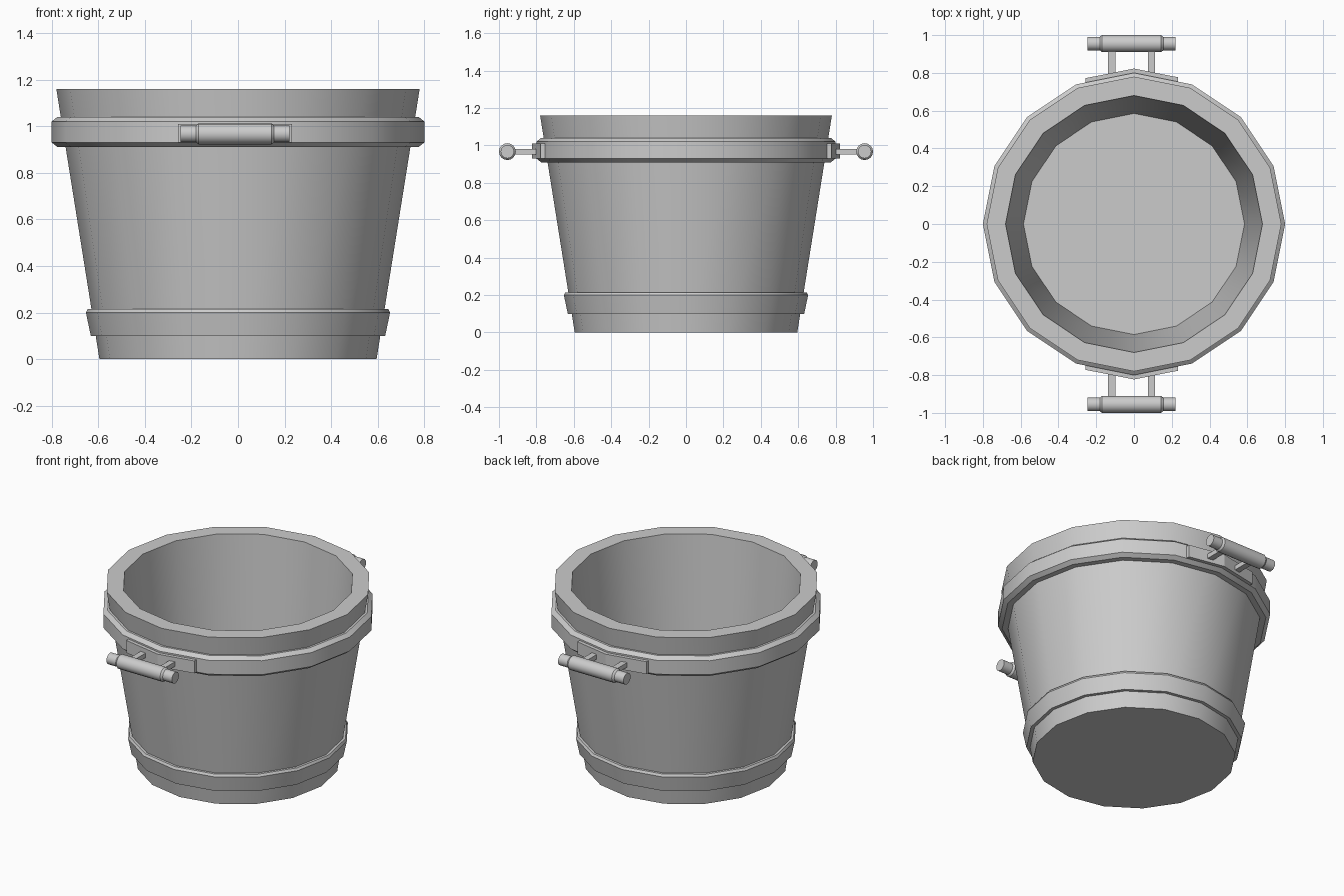
import bpy, bmesh, math
from mathutils import Matrix, Vector

cube = bpy.data.objects.get("Cube")
if cube:
    bpy.data.objects.remove(cube, do_unlink=True)

grey = bpy.data.materials.new("plain grey")
grey.use_nodes = True
colour = (0.6, 0.6, 0.6, 1)
grey.diffuse_color = colour
grey.node_tree.nodes["Principled BSDF"].inputs["Base Color"].default_value = colour


def finish(name, bm, smooth=True):
    bmesh.ops.recalc_face_normals(bm, faces=bm.faces)
    mesh = bpy.data.meshes.new(name)
    bm.to_mesh(mesh)
    bm.free()
    obj = bpy.data.objects.new(name, mesh)
    bpy.context.collection.objects.link(obj)
    mesh.materials.append(grey)
    if smooth:
        bpy.ops.object.select_all(action='DESELECT')
        obj.select_set(True)
        bpy.context.view_layer.objects.active = obj
        bpy.ops.object.shade_smooth_by_angle(angle=math.radians(30))
    return obj


def lathe(name, profile, sides=16, closed=False, matrix=None):
    """Turn (radius, height) points about z; open profiles get end caps."""
    bm = bmesh.new()
    rings = []
    for r, z in profile:
        rings.append([bm.verts.new((r * math.cos(math.tau * i / sides),
                                    r * math.sin(math.tau * i / sides), z))
                      for i in range(sides)])
    pairs = list(zip(rings, rings[1:]))
    if closed:
        pairs.append((rings[-1], rings[0]))
    else:
        bm.faces.new(rings[0])
        bm.faces.new(rings[-1])
    for a, b in pairs:
        for i in range(sides):
            j = (i + 1) % sides
            bm.faces.new((a[i], a[j], b[j], b[i]))
    if matrix:
        bm.transform(matrix)
    return finish(name, bm)


def box(name, centre, size):
    bm = bmesh.new()
    bmesh.ops.create_cube(bm, size=1)
    bm.transform(Matrix.Translation(centre) @ Matrix.Diagonal((*size, 1)))
    return finish(name, bm, False)


# Tapered tub with a thick rim and an inner floor
lathe("tub", [(0.595, 0), (0.78, 1.16), (0.68, 1.16), (0.585, 0.06)])

# Hoops around the tub
lathe("lower_hoop", [(0.605, 0.1), (0.632, 0.1), (0.653, 0.2),
                     (0.645, 0.215), (0.615, 0.215)], closed=True)
lathe("upper_hoop", [(0.72, 0.91), (0.775, 0.91), (0.8, 0.93),
                     (0.8, 1.02), (0.775, 1.04), (0.73, 1.04)], closed=True)

# Handles on the front and back
mid = -0.013
slope = math.tan(math.radians(11.25))
for side, label in ((-1, "front"), (1, "back")):
    # Mounting plate bent along the hoop
    bm = bmesh.new()
    xs = (mid - 0.245, 0, mid + 0.245)
    outline = [(x, 0.823 - abs(x) * slope) for x in xs]
    outline += [(x, 0.78 - abs(x) * slope) for x in reversed(xs)]
    face = bm.faces.new([bm.verts.new((x, side * y, 0.93)) for x, y in outline])
    top = bmesh.ops.extrude_face_region(bm, geom=[face])
    bmesh.ops.translate(bm, vec=Vector((0, 0, 0.08)),
                        verts=[v for v in top["geom"] if isinstance(v, bmesh.types.BMVert)])
    finish(label + "_handle_plate", bm, False)

    # Two struts and the turned grip
    for dx, which in ((-0.105, "right"), (0.105, "left")):
        box(f"{label}_{which}_handle_strut", (mid + dx, side * 0.86, 0.967),
            (0.038, 0.16, 0.03))
    grip = [(0.036, -0.234), (0.036, -0.168), (0.045, -0.156)]
    grip += [(r, -z) for r, z in reversed(grip)]
    lathe(label + "_handle_grip", grip, matrix=Matrix.Translation((mid, side * 0.955, 0.967))
          @ Matrix.Rotation(math.pi / 2, 4, 'Y'))
